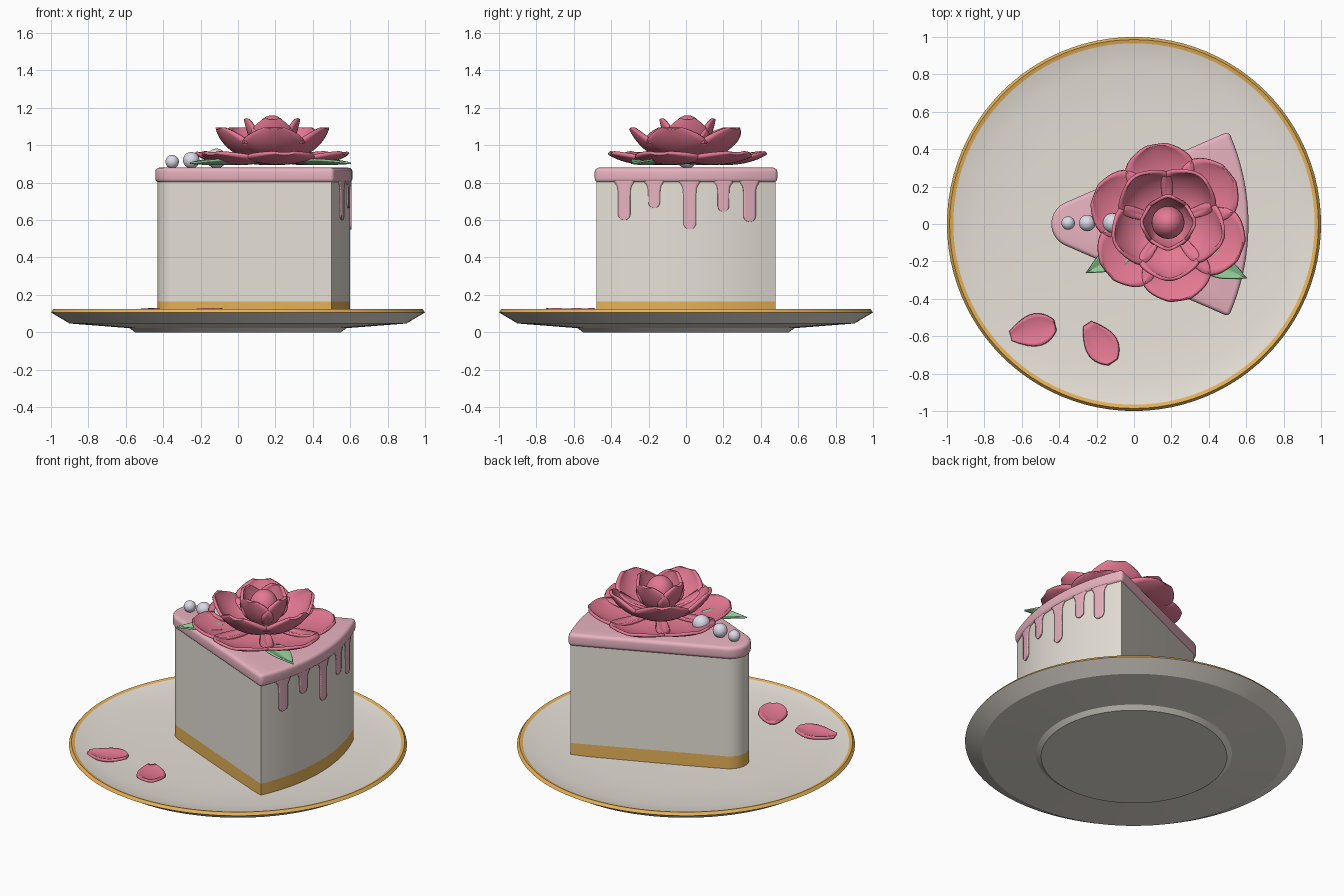
import bpy, bmesh, math
from math import sin, cos, pi, radians, sqrt
from mathutils import Vector

cube = bpy.data.objects.get("Cube")
if cube:
    bpy.data.objects.remove(cube, do_unlink=True)


def material(name, r, g, b):
    m = bpy.data.materials.new(name)
    m.use_nodes = True
    m.diffuse_color = (r, g, b, 1)
    m.node_tree.nodes["Principled BSDF"].inputs["Base Color"].default_value = (r, g, b, 1)
    return m


CREAM = material("cream", .83, .78, .71)
GOLD = material("gold", .80, .45, .10)
ICING = material("pink icing", .82, .46, .54)
ROSE = material("rose pink", .78, .19, .29)
LEAF = material("leaf green", .27, .58, .30)
PEARL = material("pearl", .78, .77, .87)


def finish(name, bm, mats, angle=40):
    mesh = bpy.data.meshes.new(name)
    for f in bm.faces:
        f.smooth = True
    bm.to_mesh(mesh)
    bm.free()
    mesh.set_sharp_from_angle(angle=radians(angle))
    ob = bpy.data.objects.new(name, mesh)
    bpy.context.collection.objects.link(ob)
    for m in mats:
        mesh.materials.append(m)
    return ob


def sheet(name, point, nu, nv, mat, thick):
    """Grid surface from point(u, v), u in -1..1, v in 0..1, given thickness."""
    bm = bmesh.new()
    rows = [[bm.verts.new(point(2 * i / nu - 1, j / nv)) for i in range(nu + 1)]
            for j in range(nv + 1)]
    for a, b in zip(rows, rows[1:]):
        for i in range(nu):
            bm.faces.new((a[i], a[i + 1], b[i + 1], b[i]))
    ob = finish(name, bm, [mat], 80)
    mod = ob.modifiers.new("thickness", 'SOLIDIFY')
    mod.thickness = thick
    mod.offset = 0
    return ob


# Plate: lathed profile with a gold rim
def plate():
    profile = [(0, 0), (.55, 0), (.58, .022), (.9, .047), (1, .106), (.986, .124),
               (.966, .118), (.85, .1), (.6, .086), (0, .08)]
    bm = bmesh.new()
    vs = [bm.verts.new((r, 0, z)) for r, z in profile]
    edges = [bm.edges.new(p) for p in zip(vs, vs[1:])]
    bmesh.ops.spin(bm, geom=vs + edges, cent=(0, 0, 0), axis=(0, 0, 1),
                   angle=2 * pi, steps=96, use_merge=True)
    bmesh.ops.remove_doubles(bm, verts=bm.verts, dist=.0005)
    bmesh.ops.recalc_face_normals(bm, faces=bm.faces)
    for f in bm.faces:
        c = f.calc_center_median()
        f.material_index = int(c.z > .11 and c.xy.length > .965)
    finish("plate", bm, [CREAM, GOLD], 25)


# Cake wedge: rounded tip at -x, curved back at +x
APEX, RADIUS, TIP, TIP_X = -.6, 1.2, .113, -.317
HALF = math.asin(TIP / (TIP_X - APEX))


def wedge(name, z0, z1, mat, grow=0, bevel=0):
    a0, a1 = pi / 2 + HALF, 3 * pi / 2 - HALF
    r = TIP + grow
    pts = [(TIP_X + r * cos(a0 + (a1 - a0) * i / 16), r * sin(a0 + (a1 - a0) * i / 16))
           for i in range(17)]
    R = RADIUS + grow
    h = HALF + math.asin(grow / R)
    pts += [(APEX + R * cos(h * i / 12), R * sin(h * i / 12)) for i in range(-12, 13)]
    bm = bmesh.new()
    base = bm.faces.new([bm.verts.new((x, y, z0)) for x, y in pts])
    top = bmesh.ops.extrude_face_region(bm, geom=[base])["geom"]
    bmesh.ops.translate(bm, vec=(0, 0, z1 - z0),
                        verts=[v for v in top if isinstance(v, bmesh.types.BMVert)])
    bmesh.ops.recalc_face_normals(bm, faces=bm.faces)
    if bevel:
        sharp = [e for e in bm.edges if e.calc_face_angle(0) > .7]
        bmesh.ops.bevel(bm, geom=sharp, offset=bevel, segments=4, profile=.5,
                        affect='EDGES')
    finish(name, bm, [mat])


# Icing drips running down the curved back
def drip(name, y0, end, w):
    top = .82

    def point(u, v):
        z = top + (end - top) * sin(v * pi / 2)
        half = w * (1 + .7 * math.exp(-max(0, .8 - z) / .015))
        e = z - end
        if e < w:
            half = w * max(.08, sqrt(max(0, 1 - ((w - e) / w) ** 2)))
        y = y0 + u * half
        return (APEX + sqrt((RADIUS + .003) ** 2 - y * y), y, z)
    sheet(name, point, 6, 28, ICING, .008)


# Petals and leaves: a curved strip with a shaped outline and raised edges
def petal(name, origin, angle, path, w, cup, mat=ROSE, pointed=False, thick=.018):
    a, b, c = (Vector(p) for p in path)
    ca, sa = cos(angle), sin(angle)

    def point(u, v):
        t = sin(v * pi / 2)
        p = a * (1 - t) ** 2 + b * 2 * t * (1 - t) + c * t * t
        d = ((b - a) * (1 - t) + (c - b) * t).normalized()
        if pointed:
            half = w * max(.03, sin(pi * (.12 + .88 * t) ** .8))
            lift = cup * abs(u) * half / w
        else:
            half = w * sin(pi * (.1 + .87 * t) ** 1.4) ** .6
            lift = cup * u * u * half / w
        r, z, s = p.x - d.y * lift, p.y + d.x * lift, u * half
        return (origin[0] + r * ca - s * sa, origin[1] + r * sa + s * ca, z)
    sheet(name, point, 10, 14, mat, thick)


def ball(name, loc, r, mat, stretch=1):
    bm = bmesh.new()
    bmesh.ops.create_uvsphere(bm, u_segments=24, v_segments=16, radius=r)
    for v in bm.verts:
        v.co.z *= stretch
        v.co += Vector(loc)
    finish(name, bm, [mat])


plate()
wedge("cake_base_band", .08, .165, GOLD)
wedge("cake_body", .165, .82, CREAM)
wedge("icing_top", .80, .88, ICING, .012, .022)
for i, (y, end, w) in enumerate([(-.33, .6, .032), (-.17, .665, .031), (.02, .55, .034),
                                 (.2, .645, .03), (.34, .59, .032)]):
    drip(f"icing_drip_{i + 1}", y, end, w)

# Rose: rings of petals around a bud
ROSE_AT = (.182, .008)
rings = [("outer_petal", 6, 39, [(.05, .925), (.27, .87), (.42, .955)], .185, .03),
         ("middle_petal", 5, -88, [(.04, .93), (.22, .92), (.305, 1.09)], .165, .045),
         ("inner_petal", 4, -90, [(.04, .95), (.11, .98), (.142, 1.14)], .115, .045)]
for name, count, start, path, w, cup in rings:
    for i in range(count):
        petal(f"{name}_{i + 1}", ROSE_AT, radians(start + 360 * i / count), path, w, cup)
ball("rose_bud", (*ROSE_AT, 1.05), .088, ROSE, 1.25)

# Leaves under the rose
leaf_path = [(0, .9), (.13, .895), (.27, .905)]
petal("leaf_right", (-.02, -.13), radians(-151), leaf_path, .065, .025, LEAF, True, .01)
petal("leaf_left", (.355, -.18), radians(-24), leaf_path, .065, .025, LEAF, True, .01)

# Pearls along the tip
for i, (x, r) in enumerate([(-.352, .036), (-.25, .044), (-.115, .053)]):
    ball(f"pearl_{i + 1}", (x, .005, .876 + r), r, PEARL)

# Loose petals on the plate
loose_path = [(0, .108), (.12, .085), (.245, .118)]
petal("loose_petal_1", (-.66, -.6), radians(14), loose_path, .085, .015)
petal("loose_petal_2", (-.25, -.535), radians(-56), loose_path, .085, .015)
